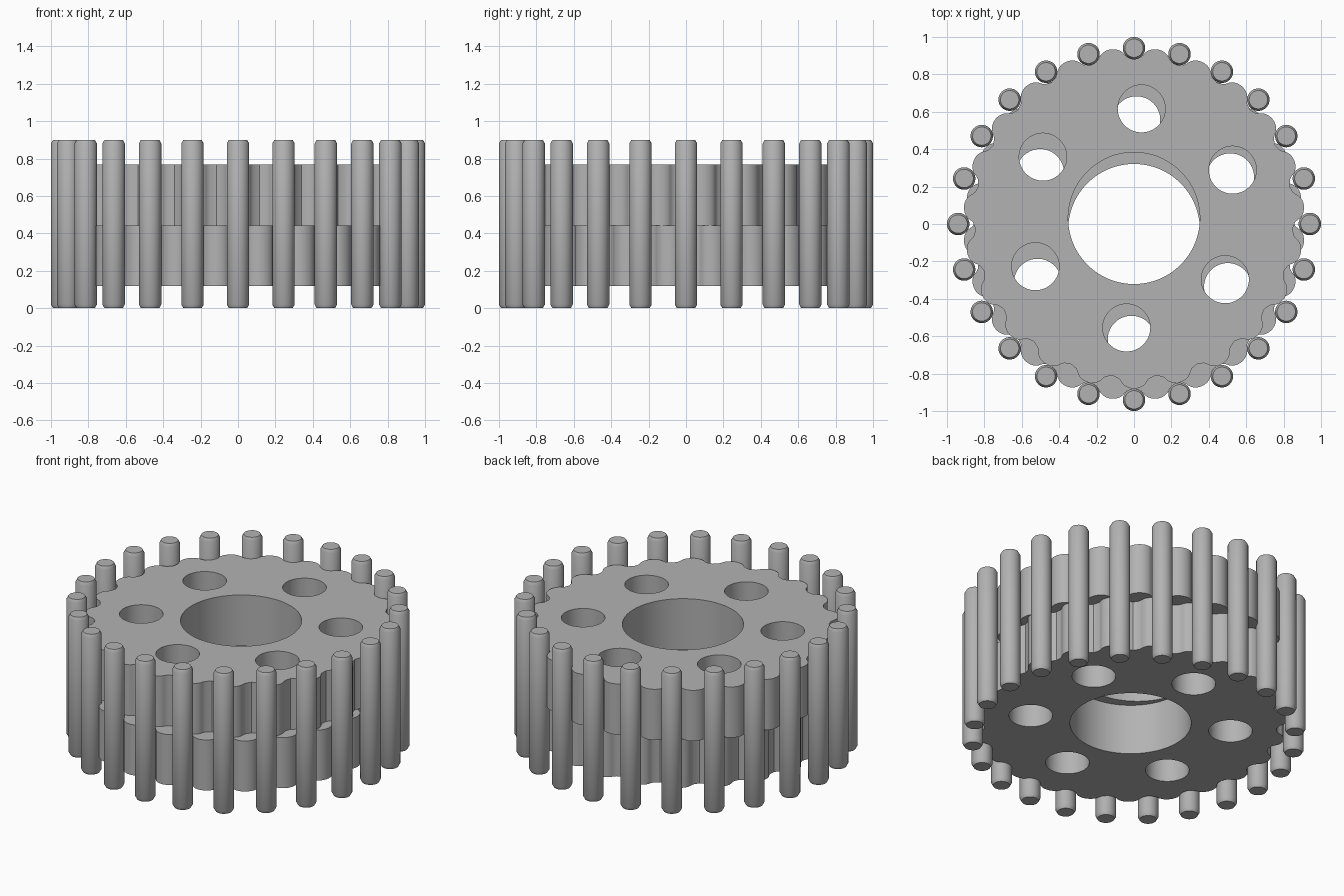
import bpy
import bmesh
from math import sin, cos, atan2, pi, radians, tau

cube = bpy.data.objects.get("Cube")
if cube:
    bpy.data.objects.remove(cube)

PINS = 24
LOBES = PINS - 1
RING_R, PIN_R, PIN_H = 0.94, 0.06, 0.9
ECC = 0.031

# One grey metal for every part
metal = bpy.data.materials.new("grey metal")
metal.use_nodes = True
grey = (0.45, 0.45, 0.45, 1)
metal.diffuse_color = grey
metal.node_tree.nodes["Principled BSDF"].inputs["Base Color"].default_value = grey


def add_object(name, mesh):
    obj = bpy.data.objects.new(name, mesh)
    bpy.context.collection.objects.link(obj)
    mesh.materials.clear()
    mesh.materials.append(metal)
    bpy.ops.object.select_all(action="DESELECT")
    obj.select_set(True)
    bpy.context.view_layer.objects.active = obj
    bpy.ops.object.shade_smooth_by_angle(angle=radians(30))
    return obj


def circle(cx, cy, r, n):
    return [(cx + r * cos(tau * i / n), cy + r * sin(tau * i / n)) for i in range(n)]


def lobed_outline(n):
    """Cycloidal disc edge that rolls inside the ring of pins."""
    pts = []
    for i in range(n):
        t = tau * i / n
        psi = atan2(sin(-LOBES * t), RING_R / (ECC * PINS) - cos(LOBES * t))
        pts.append((RING_R * cos(t) - PIN_R * cos(t + psi) - ECC * cos(PINS * t),
                    RING_R * sin(t) - PIN_R * sin(t + psi) - ECC * sin(PINS * t)))
    return pts


def rotate(pts, a):
    return [(x * cos(a) - y * sin(a), x * sin(a) + y * cos(a)) for x, y in pts]


def cycloidal_disc(name, z0, z1, shift, lobe_turn, hole_turn):
    loops = [rotate(lobed_outline(LOBES * 32), lobe_turn), circle(0, 0, 0.352, 128)]
    for k in range(6):
        a = pi / 2 + hole_turn + k * pi / 3
        loops.append(circle(0.587 * cos(a), 0.587 * sin(a), 0.127, 64))
    # Flat curve: inner loops become holes, extrude gives the thickness
    curve = bpy.data.curves.new(name, "CURVE")
    curve.dimensions = "2D"
    curve.fill_mode = "BOTH"
    curve.extrude = (z1 - z0) / 2
    for pts in loops:
        spline = curve.splines.new("POLY")
        spline.points.add(len(pts) - 1)
        for p, (x, y) in zip(spline.points, pts):
            p.co = (x, y, 0, 1)
        spline.use_cyclic_u = True
    temp = bpy.data.objects.new("disc_profile", curve)
    bpy.context.collection.objects.link(temp)
    bpy.context.view_layer.update()
    mesh = bpy.data.meshes.new_from_object(
        temp.evaluated_get(bpy.context.evaluated_depsgraph_get()))
    bpy.data.objects.remove(temp)
    bm = bmesh.new()
    bm.from_mesh(mesh)
    bmesh.ops.remove_doubles(bm, verts=bm.verts, dist=1e-5)
    bmesh.ops.recalc_face_normals(bm, faces=bm.faces)
    bm.to_mesh(mesh)
    bm.free()
    add_object(name, mesh).location = (0, shift, (z0 + z1) / 2)


# Two stacked discs, eccentric in opposite directions
quarter = pi / 2 / LOBES
cycloidal_disc("upper_disc", 0.443, 0.768, ECC, -quarter, -quarter)
cycloidal_disc("lower_disc", 0.119, 0.443, -ECC, quarter, -quarter / 3)


# Ring of pins with chamfered ends
def pin_mesh(n=48):
    bm = bmesh.new()
    rings = []
    for r, z in ((0.049, 0), (PIN_R, 0.02), (PIN_R, PIN_H - 0.02), (0.049, PIN_H)):
        rings.append([bm.verts.new((x, y, z)) for x, y in circle(0, 0, r, n)])
    for low, high in zip(rings, rings[1:]):
        for i in range(n):
            j = (i + 1) % n
            bm.faces.new((low[i], low[j], high[j], high[i]))
    bm.faces.new(rings[0][::-1])
    bm.faces.new(rings[-1])
    mesh = bpy.data.meshes.new("ring_pin")
    bm.to_mesh(mesh)
    bm.free()
    return mesh


pin = pin_mesh()
for k in range(PINS):
    a = tau * k / PINS
    obj = add_object(f"ring_pin_{k + 1}", pin)
    obj.location = (RING_R * cos(a), RING_R * sin(a), 0)
